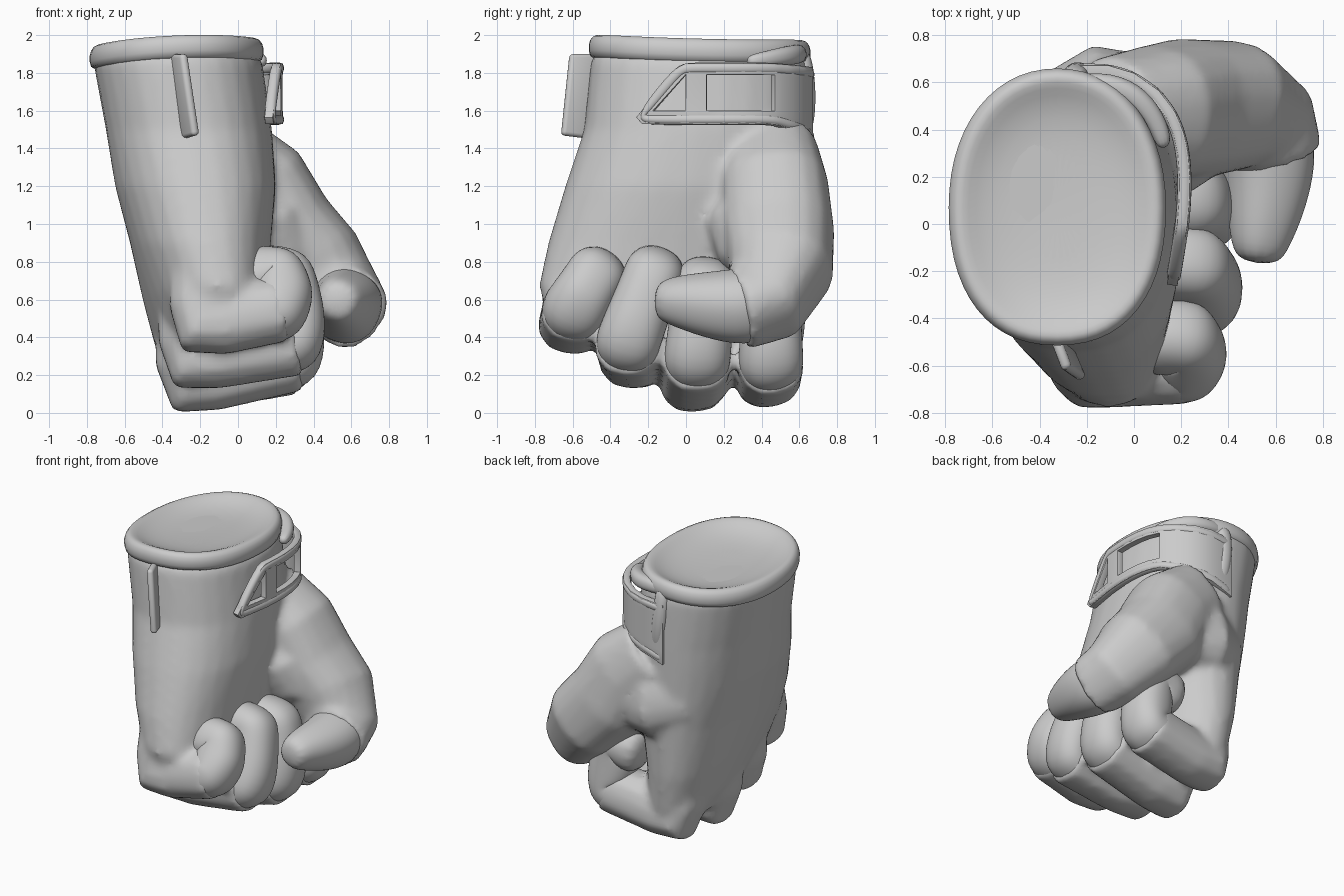
import bpy, bmesh, math
from mathutils import Vector

cube = bpy.data.objects.get("Cube")
if cube:
    bpy.data.objects.remove(cube)

grey = bpy.data.materials.new("plain_grey")
grey.use_nodes = True
grey.diffuse_color = (0.6, 0.6, 0.6, 1)
grey.node_tree.nodes["Principled BSDF"].inputs["Base Color"].default_value = (0.6, 0.6, 0.6, 1)


def skin(bm, rings):
    """Bridge equal rings of points and cap both ends."""
    loops = [[bm.verts.new(p) for p in ring] for ring in rings]
    n = len(loops[0])
    for a, b in zip(loops, loops[1:]):
        for i in range(n):
            j = (i + 1) % n
            bm.faces.new((a[i], a[j], b[j], b[i]))
    bm.faces.new(loops[0][::-1])
    bm.faces.new(loops[-1])


def tube_rings(path, sides=12):
    """Slightly squared circles across a path of (x, y, z, radius) points."""
    pts = [Vector(p[:3]) for p in path]
    u, rings = Vector((0.1, 1, 0.1)), []
    for k, p in enumerate(pts):
        t = (pts[min(k + 1, len(pts) - 1)] - pts[max(k - 1, 0)]).normalized()
        u = (u - t * u.dot(t)).normalized()
        v = t.cross(u)
        ring = []
        for i in range(sides):
            a = math.tau * i / sides
            r = path[k][3] * (1.05 + 0.08 * math.sin(2 * a) ** 2)
            ring.append(p + r * (u * math.cos(a) + v * math.sin(a)))
        rings.append(ring)
    return rings


def oval(z, x0, x1, y0, y1, tilt=0, shear=0, sides=28):
    """Horizontal oval filling the given bounds, tilted and sheared along y."""
    cx, cy, rx, ry = (x0 + x1) / 2, (y0 + y1) / 2, (x1 - x0) / 2, (y1 - y0) / 2
    ring = []
    for i in range(sides):
        a = math.tau * i / sides
        c, s = math.cos(a), math.sin(a)
        power = 0.87 if s < 0 else 0.94
        y = ry * math.copysign(abs(s) ** power, s)
        x = cx + rx * math.copysign(abs(c) ** power, c) - shear * y
        ring.append(Vector((x, cy + y, z + tilt * y)))
    return ring


def finish(name, bm, mods, angle=0):
    bmesh.ops.recalc_face_normals(bm, faces=bm.faces)
    mesh = bpy.data.meshes.new(name)
    bm.to_mesh(mesh)
    bm.free()
    obj = bpy.data.objects.new(name, mesh)
    bpy.context.collection.objects.link(obj)
    mesh.materials.append(grey)
    for kind, settings in mods:
        m = obj.modifiers.new(kind.title(), kind)
        for key, value in settings.items():
            setattr(m, key, value)
    bpy.ops.object.select_all(action="DESELECT")
    obj.select_set(True)
    bpy.context.view_layer.objects.active = obj
    if angle:
        bpy.ops.object.shade_smooth_by_angle(angle=math.radians(angle))
    else:
        bpy.ops.object.shade_smooth()


ROUND = [("SUBSURF", {"levels": 2, "render_levels": 2})]
SLAB = [("SOLIDIFY", {"thickness": 0.045, "offset": 0}),
        ("BEVEL", {"width": 0.02, "segments": 3, "limit_method": "ANGLE"})]

# Curled fingers: radius, knuckle, outer joint, top joint as (x, y, z)
fingers = {
    "index_finger": (0.165, (-0.24, 0.43, 0.18), (0.29, 0.45, 0.27), (0.24, 0.45, 0.6)),
    "middle_finger": (0.17, (-0.26, 0.04, 0.16), (0.31, 0.06, 0.29), (0.25, 0.1, 0.68)),
    "ring_finger": (0.165, (-0.25, -0.28, 0.28), (0.32, -0.31, 0.37), (0.26, -0.17, 0.74)),
    "little_finger": (0.165, (-0.19, -0.61, 0.46), (0.24, -0.59, 0.55), (0.22, -0.48, 0.73)),
}
knuckles = []
for name, (radius, *joints) in fingers.items():
    a, b, c = (Vector(j) for j in joints)
    start, end = Vector((a.x, a.y * 0.85, a.z + 0.42)), Vector((0.0, c.y, c.z - 0.02))
    path = [start]
    # Two points close to each joint keep the bends crisp
    for p, q, r in ((start, a, b), (a, b, c), (b, c, end)):
        path += [q.lerp(p, 0.22), q, q.lerp(r, 0.22)]
    path.append(end)
    path = [(*p, radius * (0.93 if k > 6 else 1)) for k, p in enumerate(path)]
    knuckles.append(path[:6])
    bm = bmesh.new()
    skin(bm, tube_rings(path))
    finish(name, bm, ROUND)

# Palm, cuff, knuckles and thumb sleeve, fused into one smooth skin
bm = bmesh.new()
skin(bm, [oval(*s) for s in (
    (0.25, -0.37, 0.08, -0.62, 0.57, -0.22, 0.08),
    (0.4, -0.43, 0.13, -0.74, 0.61, -0.2, 0.1),
    (0.6, -0.49, 0.14, -0.78, 0.64, -0.1, 0.1),
    (0.9, -0.57, 0.17, -0.73, 0.66, 0, 0.06),
    (1.2, -0.65, 0.2, -0.64, 0.66, 0, 0.03),
    (1.5, -0.7, 0.18, -0.54, 0.66),
    (1.85, -0.765, 0.13, -0.505, 0.65),
    (1.9, -0.75, 0.1, -0.49, 0.63))])
skin(bm, tube_rings([
    (-0.1, 0.45, 1.37, 0.24), (0.1, 0.47, 1.2, 0.27), (0.23, 0.49, 0.96, 0.28),
    (0.41, 0.5, 0.77, 0.265), (0.55, 0.42, 0.59, 0.215), (0.58, 0.28, 0.555, 0.2)], 20))
# Ball of the thumb and its web towards the back of the hand
skin(bm, tube_rings([
    (-0.32, 0.4, 1.1, 0.22), (-0.15, 0.47, 1.05, 0.27), (0.05, 0.43, 1.06, 0.27),
    (0.15, 0.38, 0.95, 0.25), (0.24, 0.4, 0.8, 0.2)], 20))
for path in knuckles:
    skin(bm, tube_rings(path))
finish("palm_and_cuff", bm, [
    ("REMESH", {"mode": "VOXEL", "voxel_size": 0.025, "use_smooth_shade": True}),
    ("SMOOTH", {"factor": 0.5, "iterations": 8})])

# Thumb end
bm = bmesh.new()
skin(bm, tube_rings([
    (0.53, 0.45, 0.6, 0.18), (0.575, 0.3, 0.555, 0.2), (0.565, 0.1, 0.575, 0.165),
    (0.535, -0.07, 0.595, 0.125), (0.525, -0.17, 0.595, 0.085)]))
finish("thumb_tip", bm, ROUND)

# Rolled rim that dips into a shallow dish closing the cuff
bm = bmesh.new()
rings = []
for z, inset in ((1.85, 0.045), (1.87, 0.005), (1.94, -0.005), (1.99, 0.02),
                 (1.99, 0.06), (1.96, 0.11), (1.925, 0.2), (1.905, 0.36)):
    ring = oval(z, -0.79 + inset, 0.14 - inset, -0.52 + inset, 0.665 - inset, -0.025)
    for p in ring:
        p.z -= 0.12 * (p.x + 0.15) ** 2
    rings.append(ring)
skin(bm, rings)
finish("cuff_rim", bm, [("SUBSURF", {"levels": 1, "render_levels": 1})])

# Wrist strap with a triangular and a square opening
plan = [(-0.27, 0.16, -0.27), (0, 0.205, 0), (0.1, 0.213, 0.1), (0.2, 0.215, 0.2), (0.3, 0.207, 0.3),
        (0.38, 0.19, 0.38), (0.46, 0.157, 0.46), (0.55, 0.09, 0.55), (0.64, -0.01, 0.62),
        (0.72, -0.11, 0.65), (0.9, -0.28, 0.65)]
low, sill, head, top = 1.53, 1.6, 1.79, 1.85


def on_strap(s, z):
    for (s0, x0, y0), (s1, x1, y1) in zip(plan, plan[1:]):
        if s <= s1:
            f = (s - s0) / (s1 - s0)
            drop = 0.08 + 0.25 * (top - z) / (top - low)
            return (x0 + f * (x1 - x0), y0 + f * (y1 - y0), z - drop * max(0, s - 0.45))


bm = bmesh.new()
patches = [[(-0.23, low), (0, low), (0, sill), (-0.17, sill)],
           [(-0.23, low), (-0.17, sill), (0, head), (0, top), (-0.04, 1.83), (-0.26, 1.565)]]
columns = [0, 0.11, 0.2, 0.3, 0.38, 0.46, 0.5, 0.55, 0.6, 0.64, 0.72, 0.8, 0.9]
for a, b in zip(columns, columns[1:]):
    for z0, z1 in ((low, sill), (sill, head), (head, top)):
        if not (z0 == sill and 0.1 < a < 0.45):
            patches.append([(a, z0), (b, z0), (b, z1), (a, z1)])
for patch in patches:
    bm.faces.new([bm.verts.new(on_strap(*p)) for p in patch])
bmesh.ops.remove_doubles(bm, verts=bm.verts, dist=0.001)
finish("wrist_strap", bm, SLAB, 60)

# Small tubes: strap piping, fold at the back of the cuff, roll inside the strap
piping = [(s, low + 0.025) for s in columns[::-1]] + [(-0.19, low + 0.025), (-0.225, low + 0.03),
          (-0.225, low + 0.055), (-0.04, top - 0.04)] + [(s, top - 0.025) for s in columns]
tubes = {
    "strap_piping": [(*on_strap(*p), 0.029) for p in piping],
    "cuff_fold": [(-0.25, 0.6, 1.93, 0.05), (-0.25, 0.625, 1.8, 0.055),
                  (-0.23, 0.635, 1.6, 0.055), (-0.2, 0.61, 1.42, 0.04)],
    "cuff_roll": [(-0.3, 0.59, 1.9, 0.04), (-0.1, 0.6, 1.9, 0.05), (0.03, 0.53, 1.89, 0.05),
                  (0.11, 0.41, 1.87, 0.04), (0.13, 0.32, 1.86, 0.03)],
}
for name, path in tubes.items():
    bm = bmesh.new()
    skin(bm, tube_rings(path))
    finish(name, bm, ROUND)

# Pull tab on the outer side of the cuff
bm = bmesh.new()
bm.faces.new([bm.verts.new(p) for p in (
    (-0.34, -0.47, 1.9), (-0.285, -0.615, 1.9), (-0.22, -0.66, 1.47), (-0.29, -0.5, 1.45))])
finish("pull_tab", bm, SLAB, 60)
